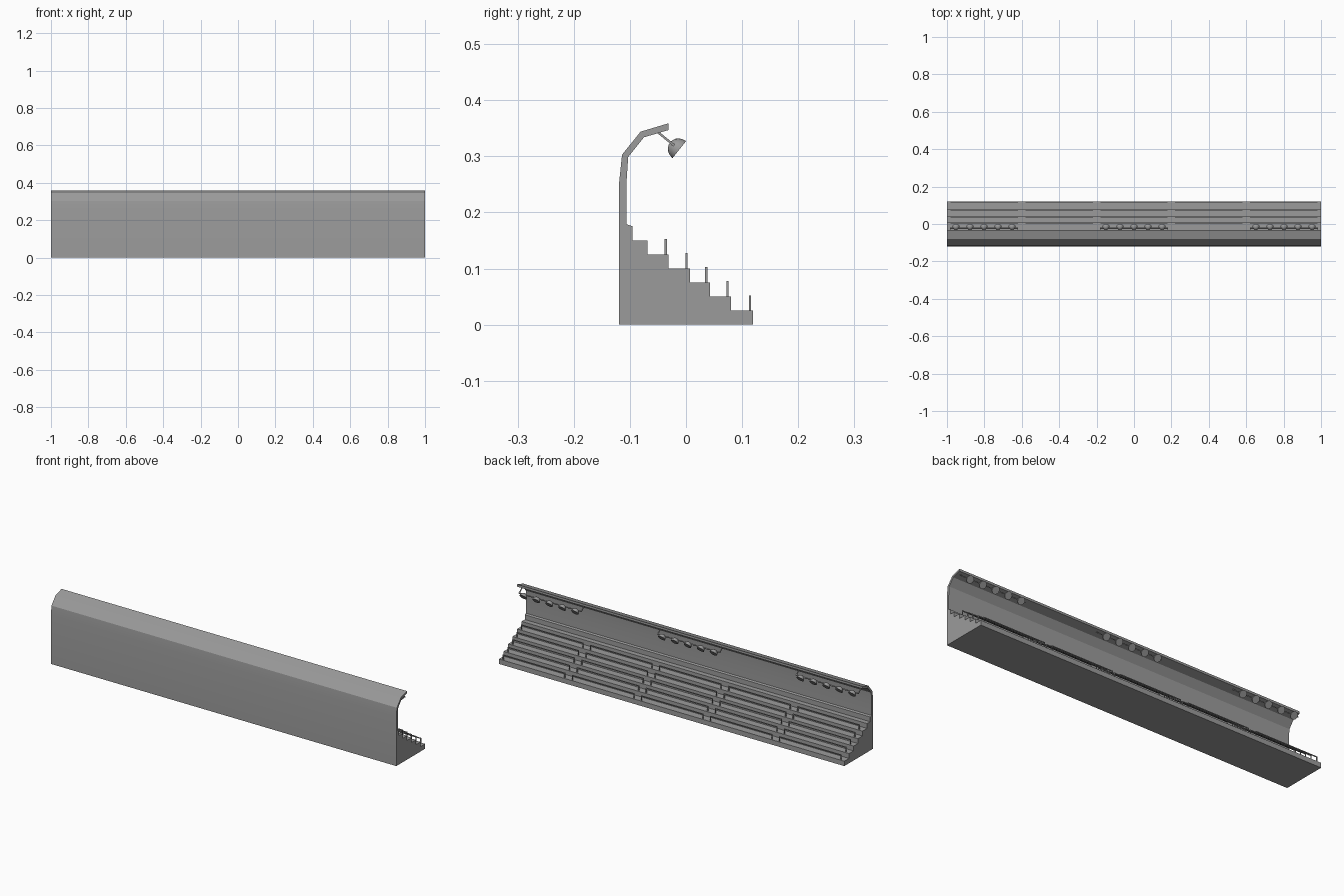
import bpy, bmesh, math
from mathutils import Matrix, Vector

if "Cube" in bpy.data.objects:
    bpy.data.objects.remove(bpy.data.objects["Cube"])

grey = bpy.data.materials.new("dark_grey")
grey.diffuse_color = (0.33, 0.33, 0.33, 1)
grey.use_nodes = True
grey.node_tree.nodes["Principled BSDF"].inputs["Base Color"].default_value = grey.diffuse_color


def finish(name, bm, smooth_angle=None):
    bmesh.ops.recalc_face_normals(bm, faces=bm.faces)
    me = bpy.data.meshes.new(name)
    bm.to_mesh(me)
    bm.free()
    me.materials.append(grey)
    ob = bpy.data.objects.new(name, me)
    bpy.context.collection.objects.link(ob)
    if smooth_angle:
        bpy.ops.object.select_all(action='DESELECT')
        bpy.context.view_layer.objects.active = ob
        ob.select_set(True)
        bpy.ops.object.shade_smooth_by_angle(angle=math.radians(smooth_angle))
    return ob


def extrude_profile(name, pts):
    bm = bmesh.new()
    face = bm.faces.new([bm.verts.new((-1, y, z)) for y, z in pts])
    ext = bmesh.ops.extrude_face_region(bm, geom=[face], use_keep_orig=True)
    bmesh.ops.translate(bm, vec=(2, 0, 0),
                        verts=[v for v in ext["geom"] if isinstance(v, bmesh.types.BMVert)])
    return finish(name, bm, 30)


def add_box(bm, center, size, tilt=0):
    m = (Matrix.Translation(center) @ Matrix.Rotation(tilt, 4, 'X')
         @ Matrix.Diagonal((*size, 1)))
    bmesh.ops.create_cube(bm, size=1, matrix=m)


# terraces, each row one step higher towards the wall
edges = [0.119, 0.080, 0.043, 0.007, -0.031, -0.069, -0.095]
steps = [(0.119, 0)]
for i, y in enumerate(edges):
    z = 0.0255 + 0.025 * i
    steps.append((y, z))
    steps.append((edges[i + 1], z) if i < 6 else (-0.106, 0.179))

# back wall and folded roof continue the same profile
wall = [(-0.106, 0.255), (-0.103, 0.299), (-0.075, 0.334), (-0.031, 0.347),
        (-0.031, 0.359), (-0.081, 0.344), (-0.114, 0.303), (-0.119, 0.255), (-0.119, 0)]
extrude_profile("grandstand_shell", steps + wall)

# open railings: five sections per row, gaps at the aisles
bm = bmesh.new()
T, H = 0.004, 0.027
sections = [(-0.98, -0.62), (-0.58, -0.22), (-0.18, 0.18), (0.22, 0.58), (0.62, 0.98)]
for i, y in enumerate([0.114, 0.074, 0.036, 0.001, -0.036]):
    z = 0.0255 + 0.025 * i
    for a, b in sections:
        add_box(bm, ((a + b) / 2, y, z + H - T / 2), (b - a, T, T))
        for x in (a + T / 2, b - T / 2):
            add_box(bm, (x, y, z + (H - T) / 2), (T, T, H - T))
finish("railings", bm)

# lamp bars hung from the roof on slanted arms
arm_top, arm_end = Vector((0, -0.050, 0.343)), Vector((0, -0.023, 0.321))
arm = arm_end - arm_top
tilt = math.atan2(arm.z, arm.y)
groups = (-0.802, 0, 0.802)
bm = bmesh.new()
for gx in groups:
    add_box(bm, (gx, arm_end.y, arm_end.z), (0.364, 0.005, 0.005), tilt)
    for s in (-1, 1):
        add_box(bm, (arm_top + arm_end) / 2 + Vector((gx + s * 0.18, 0, 0)),
                (0.004, arm.length, 0.004), tilt)
finish("lamp_brackets", bm)

# floodlights: domes aimed down at the field
bm = bmesh.new()
aim = Vector((0, 0.78, -0.62)).normalized()
rot = (-aim).to_track_quat('Z', 'Y').to_matrix().to_4x4()
R, DEPTH, N = 0.0193, 0.021, 16
for gx in groups:
    for k in range(-2, 3):
        m = Matrix.Translation((gx + k * 0.075, -0.012, 0.312)) @ rot
        rings = []
        for j in range(5):
            t = math.pi / 2 * j / 5
            rings.append([bm.verts.new(m @ Vector((
                R * math.cos(t) * math.cos(2 * math.pi * i / N),
                R * math.cos(t) * math.sin(2 * math.pi * i / N),
                DEPTH * math.sin(t)))) for i in range(N)])
        pole = bm.verts.new(m @ Vector((0, 0, DEPTH)))
        bm.faces.new(rings[0])
        for i in range(N):
            n = (i + 1) % N
            for lo, hi in zip(rings, rings[1:]):
                bm.faces.new((lo[i], lo[n], hi[n], hi[i]))
            bm.faces.new((rings[-1][i], rings[-1][n], pole))
finish("floodlights", bm, 40)
